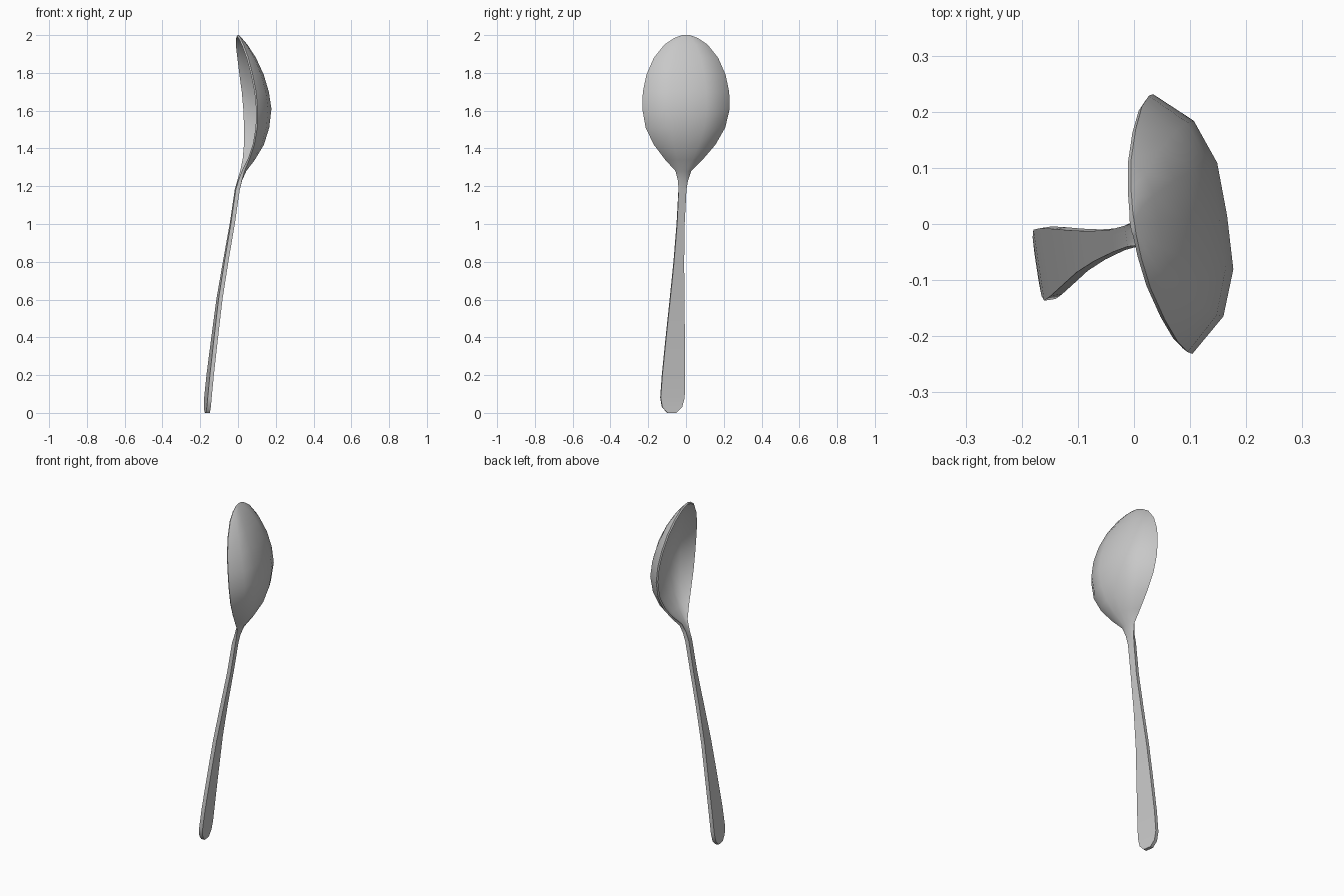
import bpy
import bmesh
from math import radians
from mathutils import Vector

cube = bpy.data.objects.get("Cube")
if cube:
    bpy.data.objects.remove(cube)

# Brushed metal
metal = bpy.data.materials.new("grey_metal")
metal.use_nodes = True
grey = (0.58, 0.58, 0.58, 1)
metal.diffuse_color = grey
metal.node_tree.nodes["Principled BSDF"].inputs["Base Color"].default_value = grey

# Stations from handle end to bowl tip: height, back x, half width, bowl depth
STATIONS = [
    (0, -.153, .024, 0), (.03, -.152, .053, 0), (.08, -.149, .064, 0),
    (.2, -.137, .061, 0), (.4, -.113, .05, 0), (.6, -.088, .038, 0),
    (.8, -.055, .027, 0), (1, -.02, .02, 0), (1.18, .006, .021, 0),
    (1.23, .016, .027, .004), (1.28, .028, .042, .014), (1.34, .045, .1, .04),
    (1.42, .062, .165, .068), (1.51, .07, .213, .086), (1.61, .069, .234, .098),
    (1.7, .061, .231, .092), (1.79, .046, .212, .081), (1.88, .029, .172, .058),
    (1.95, .012, .115, .032), (1.985, .004, .062, .012), (2, .001, .02, 0),
]
ACROSS = (-1, -.753, -.41, 0, .41, .753, 1)

# The spoon is turned slightly about its upright axis
across_dir = Vector((-.15, .989, 0))
back_dir = Vector((.989, .15, 0))
HANDLE_THICK, BOWL_THICK = .021, .011

# Loft one sheet along the back of the handle and bowl
bm = bmesh.new()
rows = []
weights = []
for z, x, half, depth in STATIONS:
    centre = Vector((x, min(0, -.074 + .047 * z), z))
    row = []
    for s in ACROSS:
        p = centre + across_dir * s * half + back_dir * depth * (1 - abs(s) ** 3.8)
        row.append(bm.verts.new(p))
        blend = min(1, max(0, (z - 1.18) / .16))
        weights.append(1 + blend * (BOWL_THICK / HANDLE_THICK - 1))
    rows.append(row)
for low, high in zip(rows, rows[1:]):
    for i in range(len(ACROSS) - 1):
        bm.faces.new((low[i], low[i + 1], high[i + 1], high[i]))
mesh = bpy.data.meshes.new("spoon")
bm.to_mesh(mesh)
bm.free()
mesh.materials.append(metal)

spoon = bpy.data.objects.new("spoon", mesh)
bpy.context.collection.objects.link(spoon)

# Give the sheet its thickness, heavier in the handle than the bowl
group = spoon.vertex_groups.new(name="thickness")
for i, w in enumerate(weights):
    group.add([i], w, 'REPLACE')
solid = spoon.modifiers.new("thickness", 'SOLIDIFY')
solid.thickness = HANDLE_THICK
solid.offset = -1
solid.vertex_group = group.name

bpy.context.view_layer.objects.active = spoon
spoon.select_set(True)
bpy.ops.object.modifier_apply(modifier=solid.name)
bpy.ops.object.shade_smooth_by_angle(angle=radians(40))
